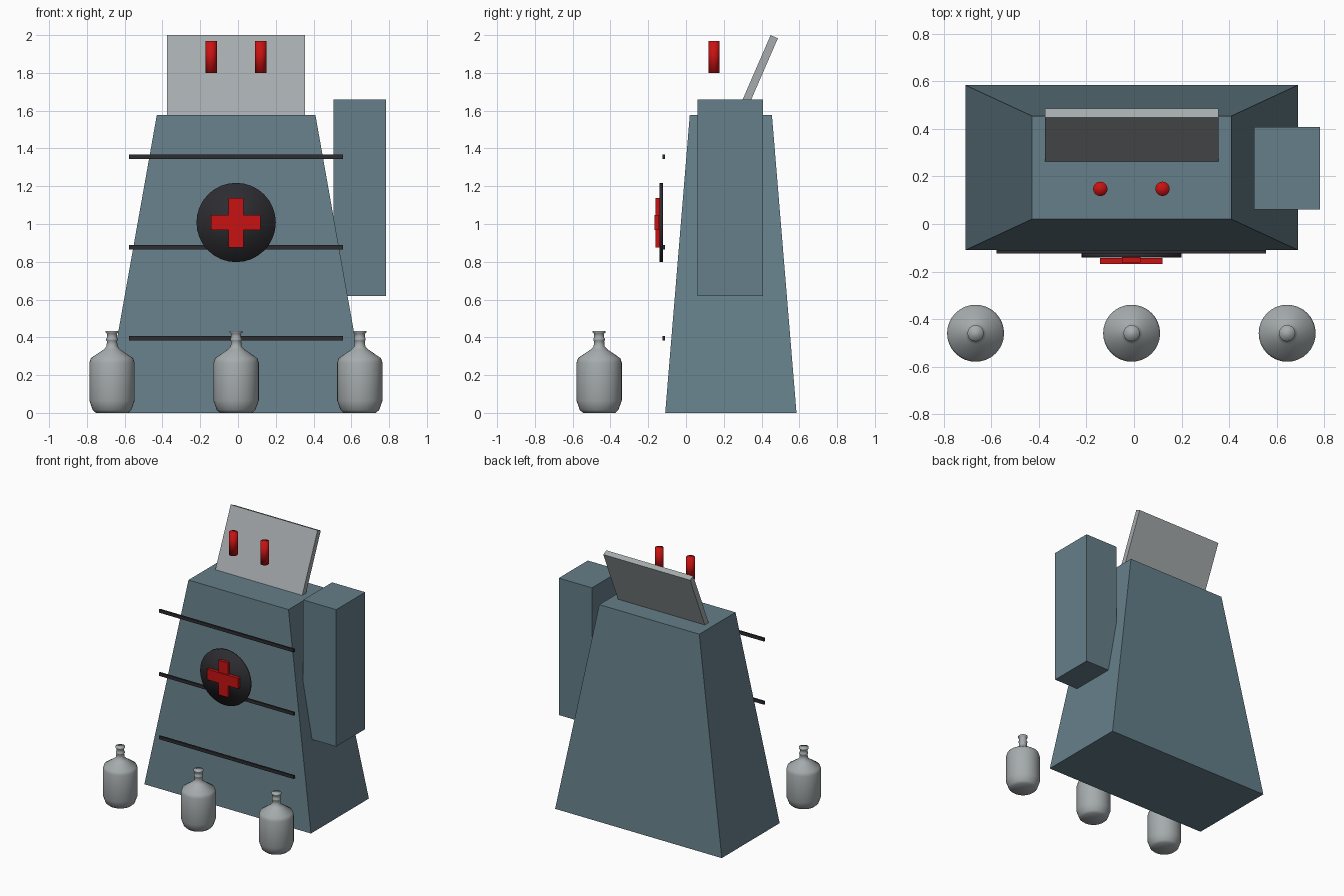
import bpy, bmesh, math
from mathutils import Matrix, Vector

if "Cube" in bpy.data.objects:
    bpy.data.objects.remove(bpy.data.objects["Cube"])


def material(name, rgb):
    m = bpy.data.materials.new(name)
    m.diffuse_color = (*rgb, 1)
    m.use_nodes = True
    m.node_tree.nodes["Principled BSDF"].inputs["Base Color"].default_value = m.diffuse_color
    return m


BLUE = material("blue_grey", (0.13, 0.21, 0.25))
GREY = material("light_grey", (0.38, 0.41, 0.42))
RED = material("red", (0.58, 0.006, 0.006))
DARK = material("charcoal", (0.026, 0.026, 0.031))


def finish(bm, name, mat, smooth=False):
    bmesh.ops.recalc_face_normals(bm, faces=bm.faces)
    for f in bm.faces:
        f.smooth = smooth
    me = bpy.data.meshes.new(name)
    bm.to_mesh(me)
    bm.free()
    me.materials.append(mat)
    ob = bpy.data.objects.new(name, me)
    bpy.context.collection.objects.link(ob)
    return ob


def box(name, mat, lo, hi):
    bm = bmesh.new()
    lo, hi = Vector(lo), Vector(hi)
    bmesh.ops.create_cube(bm, size=1, matrix=Matrix.Translation((lo + hi) / 2)
                          @ Matrix.Diagonal((*(hi - lo), 1)))
    return finish(bm, name, mat)


def cylinder(name, mat, centre, radius, depth, tilt=0):
    bm = bmesh.new()
    bmesh.ops.create_cone(bm, cap_ends=True, segments=32, radius1=radius, radius2=radius,
                          depth=depth, matrix=Matrix.Translation(centre) @ Matrix.Rotation(tilt, 4, 'X'))
    return finish(bm, name, mat, True)


def bottle(name, x, y):
    profile = [(0.085, 0), (0.102, 0.015), (0.12, 0.065), (0.12, 0.265), (0.112, 0.29),
               (0.045, 0.335), (0.029, 0.352), (0.027, 0.38), (0.031, 0.385), (0.031, 0.392),
               (0.027, 0.398), (0.027, 0.42), (0.034, 0.425), (0.034, 0.434)]
    n = 32
    bm = bmesh.new()
    rings = [[bm.verts.new((x + r * math.cos(math.tau * i / n), y + r * math.sin(math.tau * i / n), z))
              for i in range(n)] for r, z in profile]
    for a, b in zip(rings, rings[1:]):
        for i in range(n):
            j = (i + 1) % n
            bm.faces.new((a[i], a[j], b[j], b[i]))
    bm.faces.new(rings[0][::-1])
    bm.faces.new(rings[-1])
    return finish(bm, name, GREY, True)


# Tapered body
body = box("tapered_body", BLUE, (-0.71, -0.11, 0), (0.69, 0.585, 1.576))
for v in body.data.vertices:
    if v.co.z > 1:
        v.co.x = -0.43 if v.co.x < 0 else 0.41
        v.co.y = 0.02 if v.co.y < 0.2 else 0.455

# Side box
box("side_box", BLUE, (0.505, 0.06, 0.62), (0.783, 0.408, 1.66))

# Leaning panel, its foot sunk slightly into the body
panel = box("leaning_panel", GREY, (-0.375, 0, -0.48), (0.355, 0.042, 0))
panel.data.transform(Matrix.Translation((0, 0.448, 2.0)) @ Matrix.Rotation(-math.radians(23.5), 4, 'X'))

# Twin red posts above the body
for x in (-0.142, 0.12):
    cylinder("red_post", RED, (x, 0.148, 1.884), 0.03, 0.17)

# Front rails
for z in (1.356, 0.876, 0.395):
    box("front_rail", DARK, (-0.578, -0.124, z - 0.012), (0.555, -0.11, z + 0.012))

# Round badge with a raised cross
cylinder("round_badge", DARK, (-0.01, -0.132, 1.008), 0.21, 0.018, math.pi / 2)
box("cross_upright", RED, (-0.05, -0.162, 0.876), (0.028, -0.14, 1.138))
box("cross_bar", RED, (-0.143, -0.168, 0.968), (0.119, -0.144, 1.048))

# Row of bottles
for x in (-0.667, -0.01, 0.645):
    bottle("bottle", x, -0.46)
